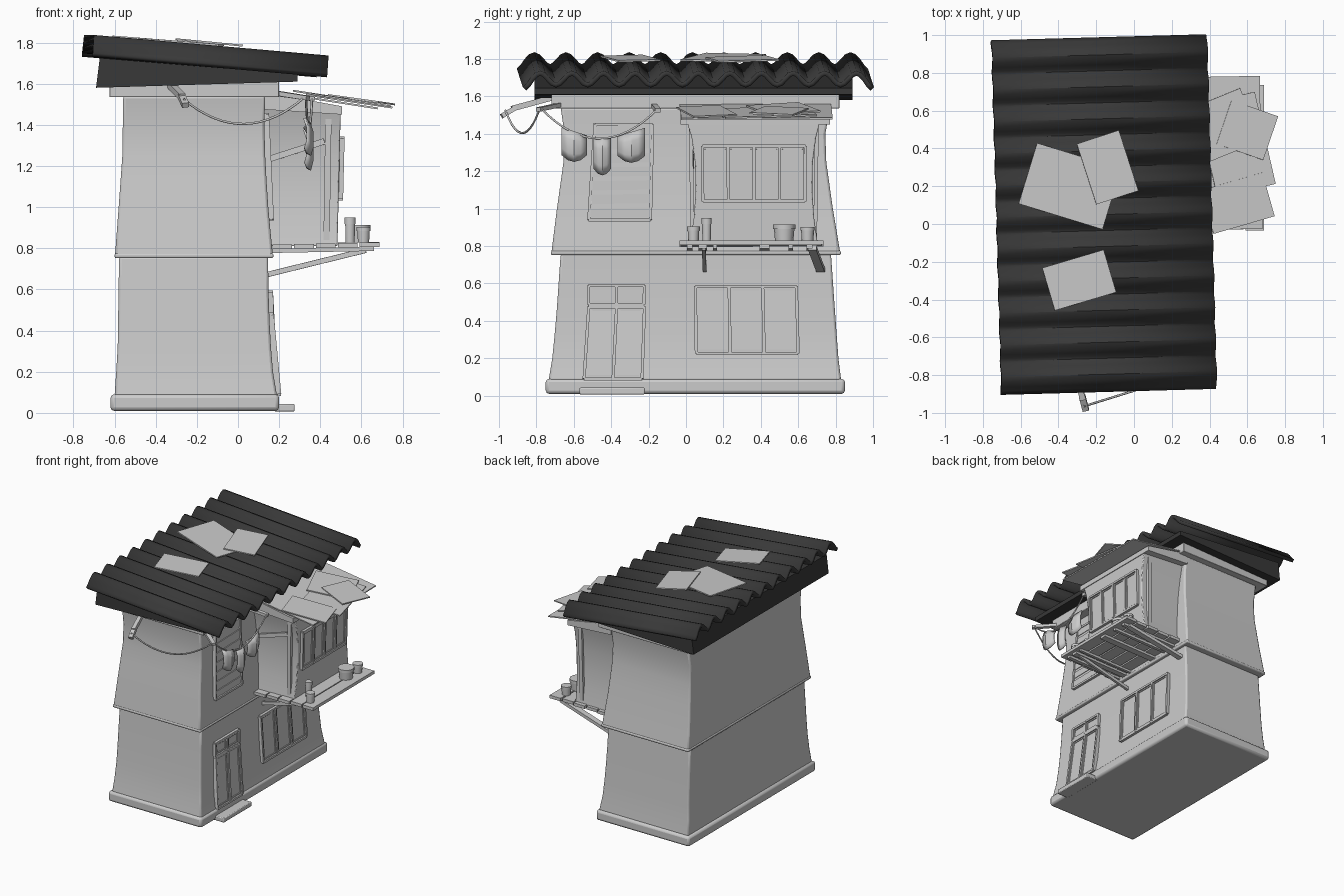
import bpy, bmesh, math
from mathutils import Vector, Matrix, Euler

if "Cube" in bpy.data.objects:
    bpy.data.objects.remove(bpy.data.objects["Cube"])

dark = bpy.data.materials.new("dark_roof")
dark.diffuse_color = (0.04, 0.04, 0.04, 1)
dark.use_nodes = True
dark.node_tree.nodes["Principled BSDF"].inputs["Base Color"].default_value = dark.diffuse_color

def finish(name, bm, bevel=0, mat=None, segs=2):
    bmesh.ops.recalc_face_normals(bm, faces=bm.faces)
    me = bpy.data.meshes.new(name)
    bm.to_mesh(me)
    bm.free()
    for p in me.polygons:
        p.use_smooth = True
    me.set_sharp_from_angle(angle=math.radians(30))
    ob = bpy.data.objects.new(name, me)
    bpy.context.collection.objects.link(ob)
    if mat:
        me.materials.append(mat)
    if bevel:
        m = ob.modifiers.new("bevel", 'BEVEL')
        m.width, m.segments, m.limit_method = bevel, segs, 'ANGLE'
        m.angle_limit = math.radians(40)
    return ob

def loft(name, rings, bevel=0):
    """Stack of rectangles: (z, x0, x1, y0, y1)."""
    bm = bmesh.new()
    prev = None
    for z, x0, x1, y0, y1 in rings:
        r = [bm.verts.new((x, y, z)) for x, y in ((x0, y0), (x1, y0), (x1, y1), (x0, y1))]
        if prev:
            for i in range(4):
                bm.faces.new((prev[i], prev[i - 3], r[i - 3], r[i]))
        else:
            bm.faces.new(r)
        prev = r
    bm.faces.new(prev)
    return finish(name, bm, bevel)

def prism(name, pts, y0, y1, bevel=0, mat=None):
    """x-z profile extruded along y."""
    bm = bmesh.new()
    f = bm.faces.new([bm.verts.new((x, y0, z)) for x, z in pts])
    e = bmesh.ops.extrude_face_region(bm, geom=[f])['geom']
    bmesh.ops.translate(bm, vec=(0, y1 - y0, 0), verts=[v for v in e if isinstance(v, bmesh.types.BMVert)])
    return finish(name, bm, bevel, mat)

def box(name, c, size, rot=(0, 0, 0), bevel=0):
    bm = bmesh.new()
    bmesh.ops.create_cube(bm, size=1, matrix=Matrix.LocRotScale(Vector(c), Euler(rot), Vector(size)))
    return finish(name, bm, bevel)

def bar(bm, p, q, w, d):
    """Box from p to q, w wide across, d deep (towards x for wall bars)."""
    p, q = Vector(p), Vector(q)
    a = (q - p).normalized()
    ref = Vector((1, 0, 0)) if abs(a.x) < 0.7 else Vector((0, 0, 1))
    s = a.cross(ref).normalized()
    rot = Matrix((a, s, a.cross(s))).transposed().to_quaternion()
    bmesh.ops.create_cube(bm, size=1, matrix=Matrix.LocRotScale((p + q) / 2, rot, Vector(((q - p).length, w, d))))

def interp(table, z):
    for (z0, a), (z1, b) in zip(table, table[1:]):
        if z <= z1:
            return a + (b - a) * max(0, z - z0) / (z1 - z0)
    return table[-1][1]

LOW = [(.08, .19), (.2, .17), (.32, .16), (.45, .153), (.6, .148), (.76, .146)]
UP = [(.76, .17), (.88, .158), (1.0, .147), (1.12, .139), (1.25, .132), (1.4, .128), (1.54, .132)]
BAY = [(.8, .483), (1.5, .5)]

# House body
loft("plinth", [(.01, -.62, .2, -.75, .85), (.09, -.62, .2, -.75, .85)], .018)
box("door_step", (.225, -.395, .025), (.1, .35, .036), bevel=.006)
def wall(name, table, left, front, back):
    loft(name, [(z, interp(left, z), x, interp(front, z), interp(back, z)) for z, x in table], .012)
wall("lower_wall", LOW, [(.08, -.6), (.3, -.585), (.76, -.578)],
     [(.08, -.735), (.2, -.715), (.4, -.695), (.76, -.67)], [(.08, .83), (.2, .815), (.4, .8), (.76, .775)])
wall("upper_wall", UP, [(.76, -.598), (1.0, -.58), (1.25, -.562), (1.54, -.558)],
     [(.76, -.72), (1.0, -.69), (1.25, -.655), (1.4, -.65), (1.54, -.67)],
     [(.76, .825), (1.0, .785), (1.25, .75), (1.4, .745), (1.54, .77)])
loft("wall_lip", [(.752, -.6, .172, -.722, .828), (.775, -.6, .172, -.722, .828)], .008)
loft("cornice", [(1.535, -.625, .2, -.72, .82), (1.62, -.625, .2, -.72, .82)], .004)
prism("roof_base", [(-.69, 1.58), (.29, 1.61), (.29, 1.645), (-.672, 1.725)], -.81, .89, mat=dark)

# Corrugated roof sheet
WAVES, STEPS, LEN, WID = 11, 8, 1.86, 1.145
bm = bmesh.new()
rows = []
for i in range(WAVES * STEPS + 1):
    t = i / (WAVES * STEPS)
    z = -.032 * math.cos(2 * math.pi * WAVES * t)
    z -= .02 * max(0, abs(2 * t - 1) - .96) / .04
    rows.append([bm.verts.new((x * WID, (t - .5) * LEN, z)) for x in (-.5, 0, .5)])
for a, b in zip(rows, rows[1:]):
    for k in range(2):
        bm.faces.new((a[k], a[k + 1], b[k + 1], b[k]))
roof = finish("corrugated_roof", bm, mat=dark)
roof.location = (-.158, .05, 1.742)
roof.rotation_euler = (0, math.radians(5), math.radians(1.6))
m = roof.modifiers.new("thickness", 'SOLIDIFY')
m.thickness, m.offset = .026, 0

# Loose sheets on the roof
for i, (x, y, w, d, ang, up, tilt) in enumerate([(-.34, .2, .466, .336, -17, .004, 4.5),
        (-.14, .3, .235, .337, 18, .014, 5.5), (-.29, -.297, .34, .235, 16.5, .004, 4.5)]):
    rot = Matrix.Rotation(math.radians(tilt), 3, 'Y') @ Matrix.Rotation(math.radians(ang), 3, 'Z')
    box(f"roof_patch_{i}", (x, y, 1.788 + up - (x + .158) * .0875), (w, d, .009), rot.to_euler())

# Framed windows and doors that follow the wall
def window(name, corners, cols, rows, table, w=.016, sash=True, slats=0):
    bl, br, tr, tl = map(Vector, corners)
    x0, x1 = interp(table, bl.y), interp(table, tl.y)
    def P(u, v, off=0):
        p = bl.lerp(br, u).lerp(tl.lerp(tr, u), v)
        return (x0 + (x1 - x0) * v + off, p.x, p.y)
    bm = bmesh.new()
    width = (br - bl).length
    bar(bm, P(.5, 0), P(.5, 1), width * .98, .02)
    for i in range(cols + 1):
        bar(bm, P(i / cols, 0), P(i / cols, 1), w, .044)
    for j in range(rows + 1):
        bar(bm, P(0, j / rows), P(1, j / rows), w, .042)
    if sash:
        hu, hv = .017 / width, .017 / (tl - bl).length
        for i in range(cols):
            for j in range(rows):
                a, b, c, d = i / cols + hu, (i + 1) / cols - hu, j / rows + hv, (j + 1) / rows - hv
                for p, q in (((a, c), (b, c)), ((b, c), (b, d)), ((b, d), (a, d)), ((a, d), (a, c))):
                    bar(bm, P(*p), P(*q), .009, .032)
    for j in range(slats):
        v = (j + .5) / slats
        bar(bm, P(.03, v - .045, .02), P(.03, v + .045, .004), .001, .001)
        n = len(bm.verts)
        bar(bm, P(.02, v, .008), P(.98, v + .01, .008), .05, .016)
    return finish(name, bm)

window("door", [(-.545, .09), (-.235, .09), (-.222, .475), (-.52, .475)], 2, 1, LOW)
window("door_transom", [(-.52, .487), (-.225, .487), (-.222, .588), (-.52, .588)], 2, 1, LOW)
window("lower_window", [(.055, .225), (.6, .225), (.59, .585), (.05, .585)], 3, 1, LOW)
window("louvre_window", [(-.52, .94), (-.19, .94), (-.178, 1.45), (-.487, 1.45)], 1, 1, UP, sash=False, slats=7)

# Bay with concave sides
loft("bay", [(z, .1, interp(BAY, z), y0, y1) for z, y0, y1 in
     ((.81, .02, .705), (.95, .042, .685), (1.1, .052, .675), (1.25, .048, .678), (1.38, .03, .695), (1.48, 0, .72))], .006)
window("bay_window", [(.09, 1.04), (.635, 1.04), (.638, 1.335), (.087, 1.335)], 4, 1, BAY)
bm = bmesh.new()
for y in (.025, .7):
    bar(bm, (.43, y + (.01 if y < .3 else -.01), .82), (.44, y, 1.47), .02, .03)
bar(bm, (.14, .035, 1.23), (.42, .03, 1.32), .018, .03)
finish("bay_trim", bm)
prism("bay_header", [(.12, 1.475), (.505, 1.45), (.505, 1.49), (.12, 1.56)], -.03, .77)

# Awning sheets
for i, (x, y, w, d, ang, up, tilt) in enumerate([(.435, .375, .48, .81, 1, -.026, 8.8),
        (.54, .42, .32, .5, 13, -.012, 8.5), (.47, .52, .32, .3, 22, -.004, 8.8),
        (.6, .497, .263, .245, -19, .004, 8), (.55, .11, .34, .24, 16, -.006, 8.8)]):
    rot = Matrix.Rotation(math.radians(tilt), 3, 'Y') @ Matrix.Rotation(math.radians(ang), 3, 'Z')
    box(f"awning_sheet_{i}", (x, y, 1.58 + up - (x - .2) * .155), (w, d, .009), rot.to_euler())

# Shelf: boards, bearers and struts
bm = bmesh.new()
for i in range(5):
    x = .215 + i * .106
    bar(bm, (x, -.035 + .006 * (i % 2), .795 + .023 * (x - .2)), (x, .735 - .008 * (i % 2), .797 + .023 * (x - .2)), .024, .096)
for v in bm.verts:
    v.co.z += .012
finish("shelf_boards", bm)
bm = bmesh.new()
for y, w in ((.02, .03), (.09, .045), (.155, .02), (.42, .055), (.56, .025), (.66, .03)):
    bar(bm, (.15, y, .787), (.66, y, .797), w, .02)
finish("shelf_bearers", bm)
bm = bmesh.new()
bar(bm, (.14, .1, .672), (.62, .095, .79), .02, .025)
bar(bm, (.14, .72, .672), (.62, .675, .79), .045, .025)
finish("shelf_struts", bm)

# Pots on the shelf
for i, (x, y, r, h) in enumerate([(.61, .04, .034, .075), (.545, .11, .027, .12), (.585, .525, .06, .085), (.6, .65, .038, .072)]):
    bm = bmesh.new()
    for r1, r2, z, d in ((r * .82, r * .92, h * .4, h * .8), (r, r, h * .87, h * .26)):
        bmesh.ops.create_cone(bm, cap_ends=True, segments=14, radius1=r1, radius2=r2, depth=d,
                              matrix=Matrix.Translation((x, y, .829 + z)))
    finish(f"pot_{i}", bm)

# Clothes-line arms and ropes
bm = bmesh.new()
bar(bm, (-.335, -.69, 1.6), (-.27, -.93, 1.535), .03, .03)
bar(bm, (-.275, -.91, 1.54), (-.255, -.985, 1.495), .026, .034)
bar(bm, (.12, -.63, 1.565), (.34, -.79, 1.53), .03, .022)
bar(bm, (.12, -.18, 1.56), (.37, -.15, 1.525), .03, .022)
finish("line_arms", bm)
def rope(name, p, q, sag):
    cu = bpy.data.curves.new(name, 'CURVE')
    cu.dimensions, cu.bevel_depth, cu.bevel_resolution = '3D', .006, 1
    s = cu.splines.new('POLY')
    s.points.add(16)
    for i, pt in enumerate(s.points):
        t = i / 16
        c = Vector(p).lerp(Vector(q), t)
        pt.co = (c.x, c.y, c.z - 4 * sag * t * (1 - t), 1)
    bpy.context.collection.objects.link(bpy.data.objects.new(name, cu))
rope("front_rope", (-.265, -.965, 1.525), (.33, -.78, 1.54), .128)
rope("side_rope", (.33, -.775, 1.535), (.36, -.15, 1.535), .16)

# Washing hung on the side rope
for i, (y0, y1, top0, top1, low) in enumerate([(-.665, -.53, 1.435, 1.392, 1.25), (-.495, -.4, 1.378, 1.378, 1.178),
                                               (-.365, -.22, 1.388, 1.432, 1.245)]):
    bm = bmesh.new()
    w = y1 - y0
    ys = [0, .25, .5, .75, 1]
    rings = []
    for v in (0, .3, .75, 1):
        row = []
        for u in ys:
            top = top0 + (top1 - top0) * u
            bottom = low + .1 * (abs(u - .5) * 1.2) ** 2
            row.append(bm.verts.new((.34 + .02 * math.sin(3 * v) - .012 * math.cos(6 * u), y0 + u * w, top + (bottom - top) * v)))
        rings.append(row)
    for a, b in zip(rings, rings[1:]):
        for k in range(4):
            bm.faces.new((a[k], a[k + 1], b[k + 1], b[k]))
    ob = finish(f"cloth_{i}", bm)
    ob.modifiers.new("thickness", 'SOLIDIFY').thickness = .012
